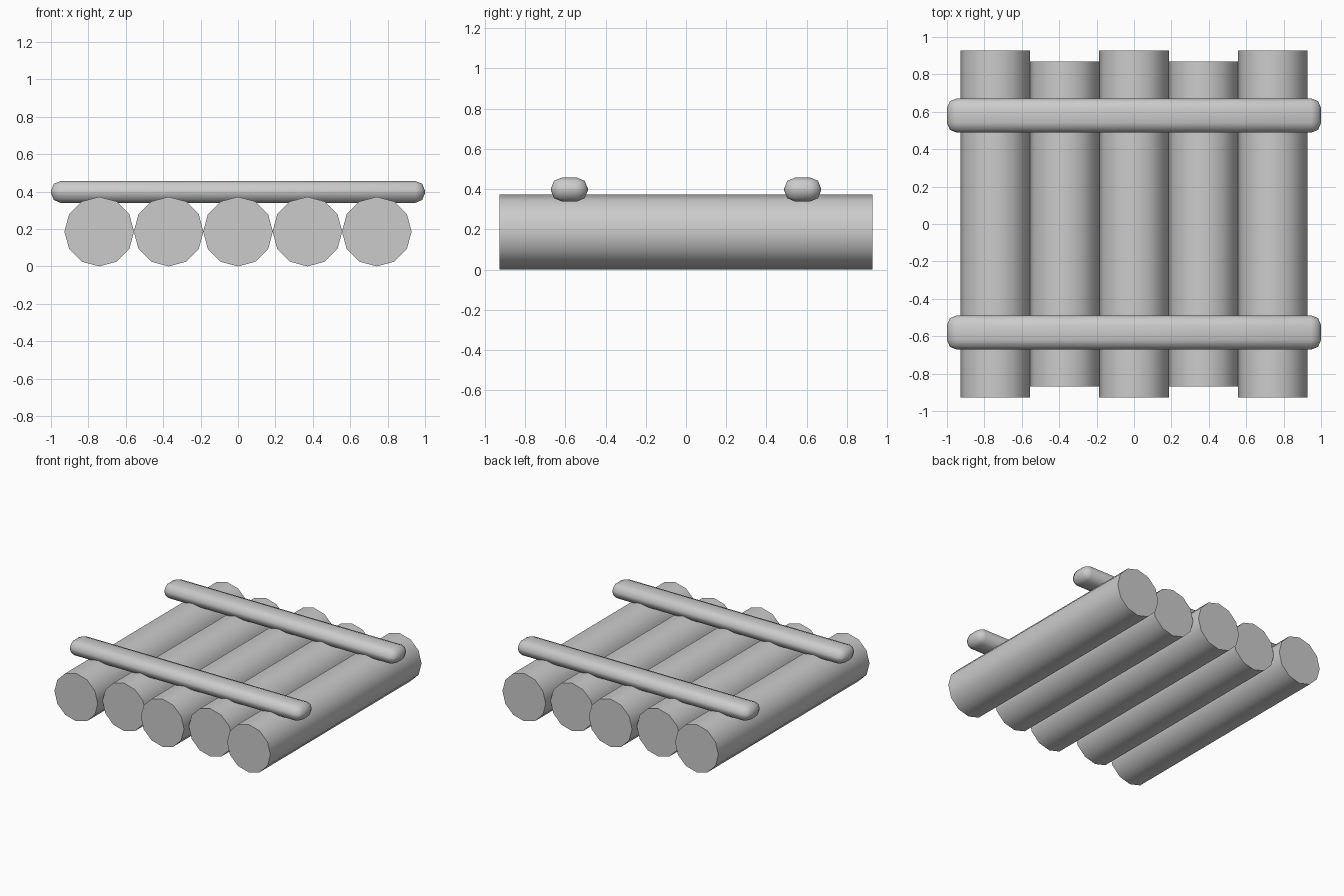
import bpy
import math

if "Cube" in bpy.data.objects:
    bpy.data.objects.remove(bpy.data.objects["Cube"])

R = 0.186          # log radius
PITCH = 0.371      # log spacing


def smooth(obj, angle):
    bpy.ops.object.select_all(action='DESELECT')
    obj.select_set(True)
    bpy.context.view_layer.objects.active = obj
    bpy.ops.object.shade_smooth_by_angle(angle=math.radians(angle))


# Five twelve-sided logs lying along y, alternating long and short
for i in range(5):
    half = 0.928 if i % 2 == 0 else 0.868
    bpy.ops.mesh.primitive_cylinder_add(
        vertices=12, radius=R, depth=2 * half,
        location=((i - 2) * PITCH, 0, R), rotation=(math.pi / 2, 0, 0))
    log = bpy.context.object
    log.name = f"log_{i + 1}"
    smooth(log, 40)

# Two rounded cross bars sunk slightly into the logs
for name, y in (("front_crossbar", -0.58), ("back_crossbar", 0.58)):
    bpy.ops.mesh.primitive_cube_add(size=1, location=(0, y, 0.398))
    bar = bpy.context.object
    bar.name = name
    bar.scale = (2.0, 0.183, 0.117)
    bpy.ops.object.transform_apply(location=False, rotation=False, scale=True)
    bevel = bar.modifiers.new("rounding", 'BEVEL')
    bevel.width = 0.052
    bevel.segments = 2
    bpy.ops.object.modifier_apply(modifier=bevel.name)
    smooth(bar, 75)
